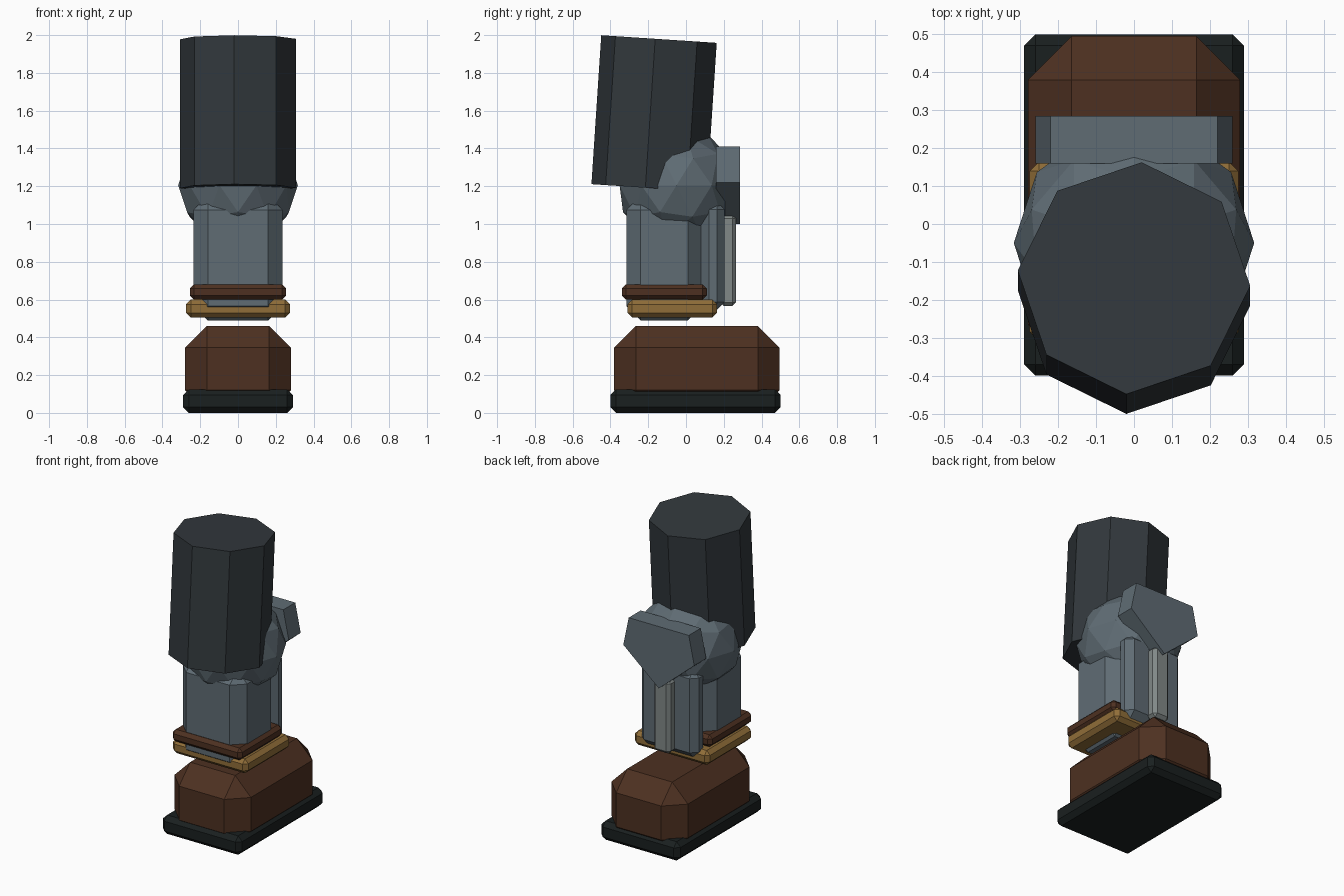
import bpy, bmesh, math
from mathutils import Matrix, Vector

if "Cube" in bpy.data.objects:
    bpy.data.objects.remove(bpy.data.objects["Cube"])


def material(name, rgb):
    m = bpy.data.materials.new(name)
    m.diffuse_color = (*rgb, 1)
    m.use_nodes = True
    m.node_tree.nodes["Principled BSDF"].inputs["Base Color"].default_value = m.diffuse_color
    return m


BLACK = material("rubber", (0.010, 0.014, 0.014))
BROWN = material("leather", (0.075, 0.030, 0.015))
GOLD = material("brass", (0.28, 0.155, 0.04))
STEEL = material("steel", (0.115, 0.15, 0.175))
CLOTH = material("dark_cloth", (0.032, 0.040, 0.046))
LIGHT = material("light_metal", (0.22, 0.25, 0.245))


def finish(name, bm, mat):
    bmesh.ops.recalc_face_normals(bm, faces=bm.faces[:])
    me = bpy.data.meshes.new(name)
    bm.to_mesh(me)
    bm.free()
    me.materials.append(mat)
    ob = bpy.data.objects.new(name, me)
    bpy.context.collection.objects.link(ob)
    return ob


def chamfer_box(name, half_x, y, z, bevel, mat):
    """Box centred on x with all edges chamfered; y and z are (min, max)."""
    bm = bmesh.new()
    size = Vector((2 * half_x, y[1] - y[0], z[1] - z[0]))
    centre = Vector((0, sum(y) / 2, sum(z) / 2))
    bmesh.ops.create_cube(bm, size=1, matrix=Matrix.Translation(centre) @ Matrix.Diagonal((*size, 1)))
    bmesh.ops.bevel(bm, geom=bm.edges[:], offset=bevel, segments=1, affect='EDGES', profile=0.5)
    return finish(name, bm, mat)


# Boot
chamfer_box("sole", 0.29, (-0.40, 0.50), (0.0, 0.125), 0.03, BLACK)
chamfer_box("boot", 0.28, (-0.38, 0.495), (0.005, 0.46), 0.115, BROWN)

# Ankle bands and shin
chamfer_box("ankle_ring", 0.275, (-0.31, 0.165), (0.505, 0.60), 0.025, GOLD)
chamfer_box("ankle_strap", 0.255, (-0.34, 0.11), (0.60, 0.68), 0.022, BROWN)
chamfer_box("shin", 0.235, (-0.315, 0.085), (0.49, 1.15), 0.075, STEEL)

# Shin guard with raised rib
chamfer_box("shin_guard", 0.21, (0.08, 0.205), (0.545, 1.12), 0.042, STEEL)
chamfer_box("shin_rib", 0.06, (0.18, 0.265), (0.565, 1.05), 0.02, LIGHT)

# Knee joint
bm = bmesh.new()
bmesh.ops.create_icosphere(bm, subdivisions=2, radius=0.317,
                           matrix=Matrix.Translation((0, -0.05, 1.205)) @ Matrix.Rotation(math.pi / 2, 4, 'Z'))
finish("knee_joint", bm, STEEL)

# Knee plate: five-sided profile extruded along y
bm = bmesh.new()
profile = [(-0.22, 1.41), (0.22, 1.41), (0.26, 1.22), (0, 1.0), (-0.26, 1.22)]
face = bm.faces.new([bm.verts.new((x, 0.16, z)) for x, z in profile])
ext = bmesh.ops.extrude_face_region(bm, geom=[face], use_keep_orig=True)
bmesh.ops.translate(bm, vec=(0, 0.125, 0), verts=[v for v in ext["geom"] if isinstance(v, bmesh.types.BMVert)])
finish("knee_plate", bm, STEEL)

# Thigh: tilted octagonal prism
bm = bmesh.new()
tilt = math.radians(3.77)
bmesh.ops.create_cone(bm, cap_ends=True, segments=8, radius1=0.307, radius2=0.307, depth=0.79,
                      matrix=Matrix.Translation((0, -0.169, 1.585)) @ Matrix.Rotation(-tilt, 4, 'X')
                      @ Matrix.Rotation(-tilt, 4, 'Z'))
finish("thigh", bm, CLOTH)
